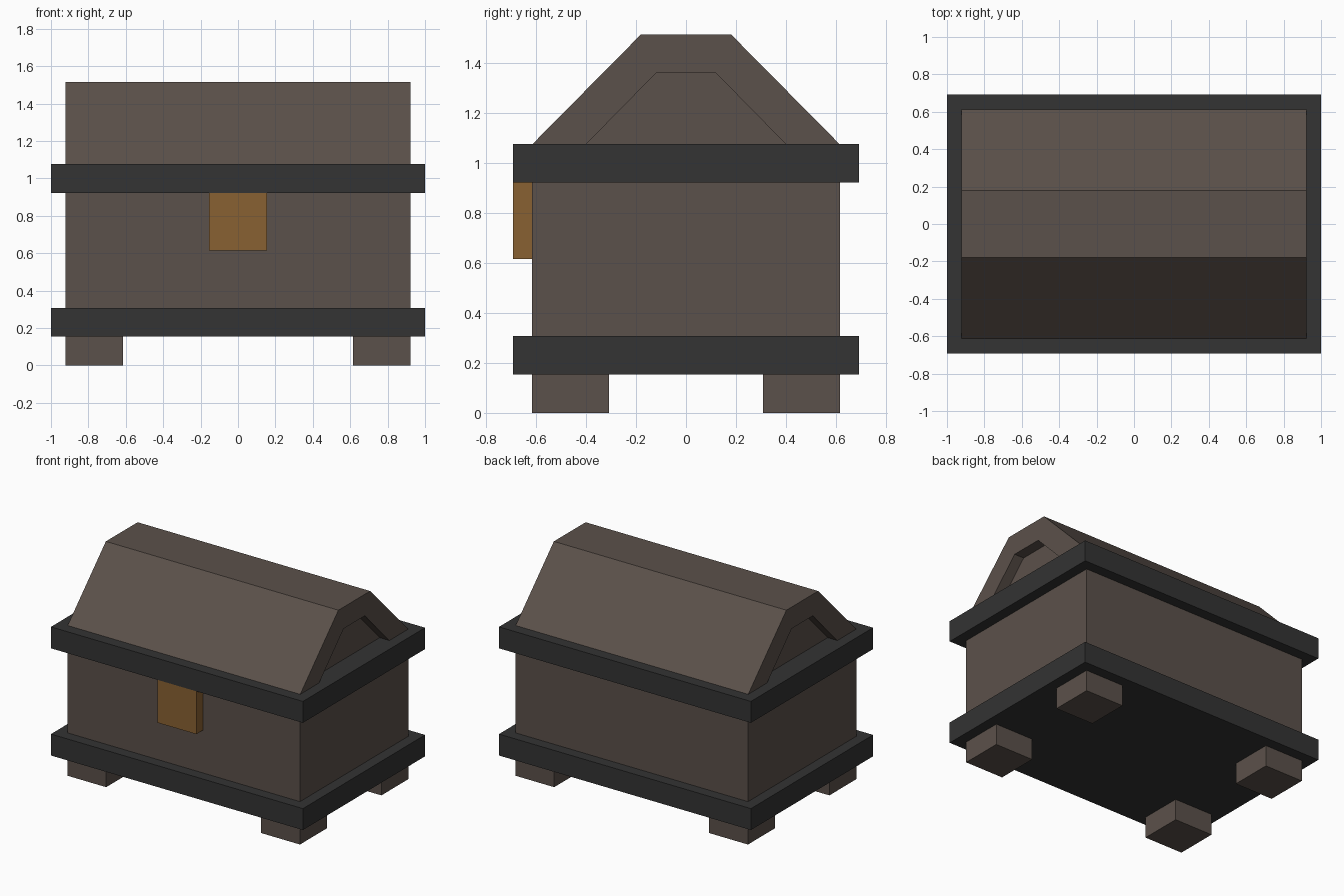
import bpy
import bmesh

if "Cube" in bpy.data.objects:
    bpy.data.objects.remove(bpy.data.objects["Cube"])

U = 1 / 13  # module the chest is laid out on


def material(name, rgb):
    m = bpy.data.materials.new(name)
    m.diffuse_color = (*rgb, 1)
    m.use_nodes = True
    m.node_tree.nodes["Principled BSDF"].inputs["Base Color"].default_value = m.diffuse_color
    return m


WOOD = material("brown wood", (0.105, 0.082, 0.069))
IRON = material("dark iron", (0.033, 0.033, 0.033))
BRASS = material("aged brass", (0.25, 0.12, 0.032))


def finish(name, bm, mat):
    bmesh.ops.recalc_face_normals(bm, faces=bm.faces)
    mesh = bpy.data.meshes.new(name)
    bm.to_mesh(mesh)
    bm.free()
    mesh.materials.append(mat)
    obj = bpy.data.objects.new(name, mesh)
    bpy.context.collection.objects.link(obj)
    return obj


def box(name, low, high, mat):
    bm = bmesh.new()
    bmesh.ops.create_cube(bm, size=1)
    for v in bm.verts:
        v.co = [(a + b) / 2 + c * (b - a) for a, b, c in zip(low, high, v.co)]
    return finish(name, bm, mat)


# Main wooden body
box("body", (-12 * U, -8 * U, 3 * U), (12 * U, 8 * U, 13 * U), WOOD)

# Iron bands around the base and the rim
for name, z in (("base_band", 2 * U), ("rim_band", 12 * U)):
    box(name, (-1, -9 * U, z), (1, 9 * U, z + 2 * U), IRON)

# Four block feet
for sx, side in ((-1, "left"), (1, "right")):
    for sy, end in ((-1, "front"), (1, "back")):
        xs = sorted((sx * 8 * U, sx * 12 * U))
        ys = sorted((sy * 4 * U, sy * 8 * U))
        box(f"{end}_{side}_foot", (xs[0], ys[0], 0), (xs[1], ys[1], 2 * U), WOOD)

# Brass lock plate on the front
box("lock", (-2 * U, -9 * U, 8 * U), (2 * U, -8 * U, 12 * U), BRASS)

# Sloped lid with a recessed panel in each end
Z = 14 * U
outer = [(-8 * U, Z), (-0.18, 1.515), (0.18, 1.515), (8 * U, Z)]
inner = [(-0.40, Z), (-0.12, 1.36), (0.12, 1.36), (0.40, Z)]
bm = bmesh.new()


def ring(x, profile):
    return [bm.verts.new((x, y, z)) for y, z in profile]


def bridge(a, b):
    for i in range(len(a)):
        j = (i + 1) % len(a)
        bm.faces.new((a[i], a[j], b[j], b[i]))


ends = []
for s in (-1, 1):
    rim = ring(s * 12 * U, outer)
    edge = ring(s * 12 * U, inner)
    panel = ring(s * 11 * U, inner)
    bridge(rim, edge)
    bridge(edge, panel)
    bm.faces.new(panel)
    ends.append(rim)
bridge(*ends)
# Sink the bottom edge slightly so the lid is seated in the rim
for v in bm.verts:
    if abs(v.co.z - Z) < 1e-5:
        v.co.z -= 0.002
finish("lid", bm, WOOD)
